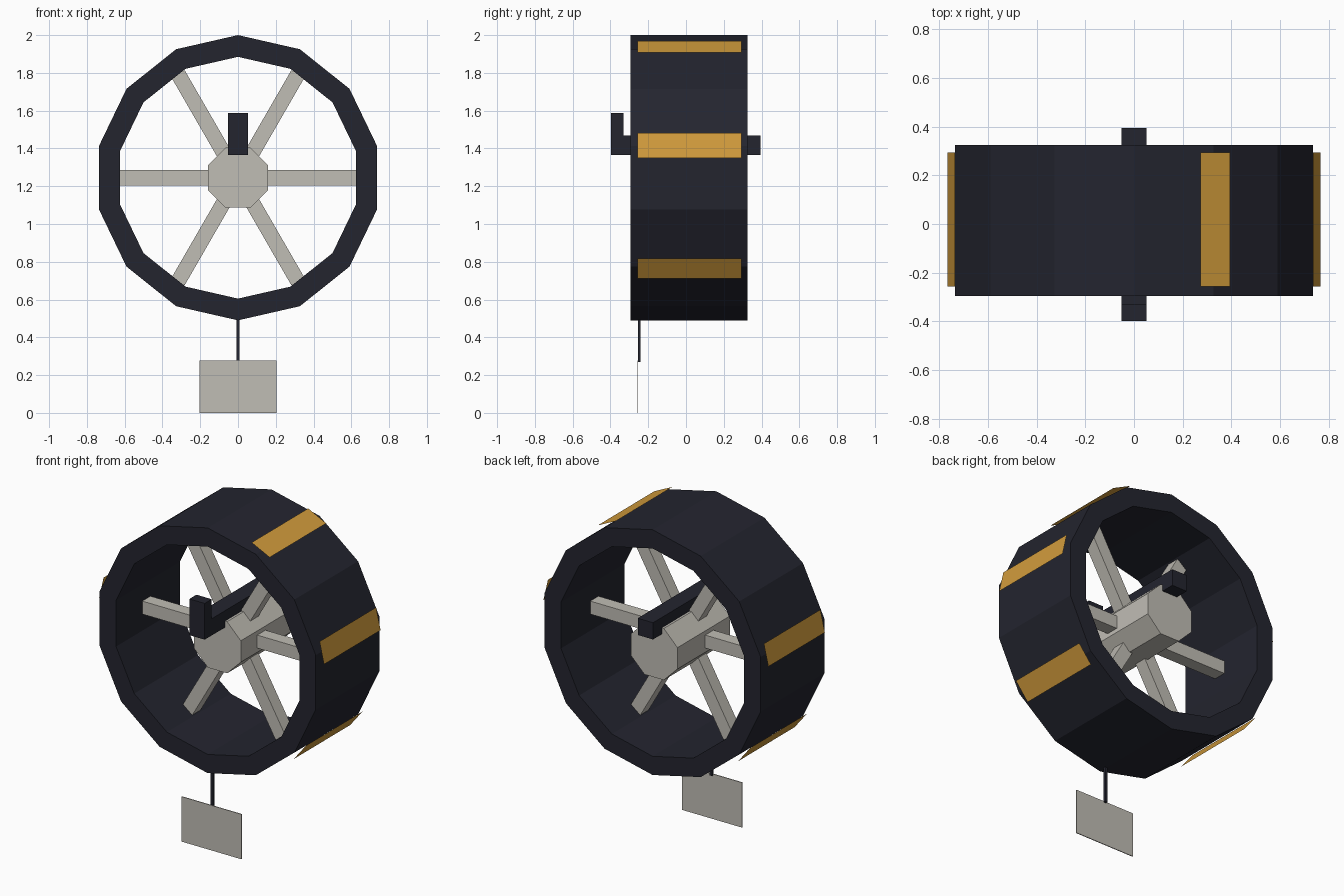
import bpy, bmesh
from math import pi, sin, cos
from mathutils import Matrix, Vector

old = bpy.data.objects.get("Cube")
if old:
    bpy.data.objects.remove(old, do_unlink=True)

CENTRE = Vector((0, 0, 1.245))
SIDES = 14


def material(name, rgb):
    m = bpy.data.materials.new(name)
    m.use_nodes = True
    m.diffuse_color = (*rgb, 1)
    m.node_tree.nodes["Principled BSDF"].inputs["Base Color"].default_value = (*rgb, 1)
    return m


navy = material("dark navy", (0.017, 0.018, 0.028))
gold = material("gold", (0.64, 0.33, 0.045))
stone = material("pale stone", (0.53, 0.51, 0.46))


def finish(name, bm, mat, matrix=Matrix()):
    bmesh.ops.transform(bm, matrix=matrix, verts=bm.verts)
    mesh = bpy.data.meshes.new(name)
    bm.to_mesh(mesh)
    bm.free()
    mesh.materials.append(mat)
    ob = bpy.data.objects.new(name, mesh)
    bpy.context.collection.objects.link(ob)
    return ob


def box(name, low, high, mat, matrix=Matrix()):
    low, high = Vector(low), Vector(high)
    bm = bmesh.new()
    bmesh.ops.create_cube(bm, size=1)
    place = Matrix.Translation((low + high) / 2) @ Matrix.Diagonal((*(high - low), 1))
    return finish(name, bm, mat, matrix @ place)


def around(angle):
    """Turn about the wheel axle; zero points up, positive towards +x."""
    return Matrix.Translation(CENTRE) @ Matrix.Rotation(angle, 4, "Y")


# Wheel rim: rectangular section spun about the axle
bm = bmesh.new()
rings = []
for i in range(SIDES):
    a = 2 * pi * i / SIDES
    rings.append([bm.verts.new((r * sin(a), y, r * cos(a)))
                  for r, y in ((0.755, -0.295), (0.755, 0.325), (0.64, 0.325), (0.64, -0.295))])
for i, ring in enumerate(rings):
    nxt = rings[(i + 1) % SIDES]
    for k in range(4):
        j = (k + 1) % 4
        bm.faces.new((ring[k], ring[j], nxt[j], nxt[k]))
bmesh.ops.recalc_face_normals(bm, faces=bm.faces)
finish("wheel_rim", bm, navy, Matrix.Translation(CENTRE))

# Octagonal hub
bm = bmesh.new()
bmesh.ops.create_cone(bm, cap_ends=True, segments=8, radius1=0.172, radius2=0.172, depth=0.51)
finish("hub", bm, stone, Matrix.Translation(CENTRE + Vector((0, 0.055, 0)))
       @ Matrix.Rotation(pi / 2, 4, "X") @ Matrix.Rotation(pi / 8, 4, "Z"))

# Six spokes
for i in range(6):
    box(f"spoke_{i + 1}", (-0.04, -0.04, 0.1), (0.04, 0.04, 0.635), stone,
        around(pi / 2 + i * pi / 3))

# Flat gold plates over alternate rim corners
for i in (1, 3, 5, 9, 11):
    bm = bmesh.new()
    bmesh.ops.create_grid(bm, x_segments=1, y_segments=1, size=0.5)
    finish(f"rim_plate_{i}", bm, gold, around(2 * pi * i / SIDES)
           @ Matrix.Translation((0, 0.018, 0.77)) @ Matrix.Diagonal((0.136, 0.55, 1, 1)))

# Long bar across the hub with its upright front end
box("cross_bar", (-0.052, -0.33, 1.365), (0.052, 0.395, 1.468), navy)
box("bar_upright", (-0.052, -0.398, 1.365), (0.052, -0.33, 1.588), navy)

# Hanging sign
box("sign_stem", (-0.008, -0.254, 0.27), (0.008, -0.24, 0.52), navy)
box("sign_panel", (-0.205, -0.258, 0), (0.205, -0.253, 0.277), stone)
